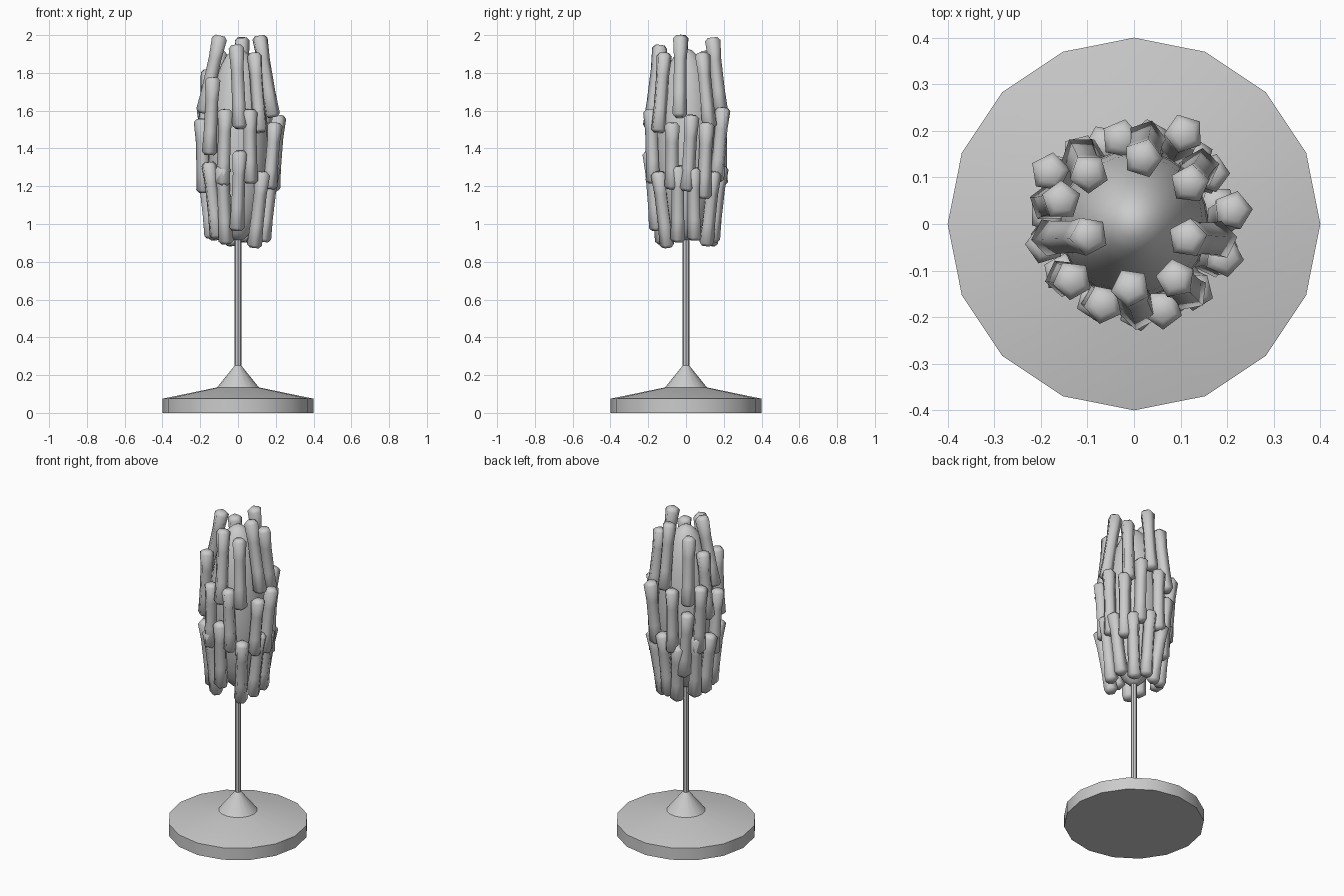
import bpy, bmesh, math, random
from mathutils import Vector

if "Cube" in bpy.data.objects:
    bpy.data.objects.remove(bpy.data.objects["Cube"])

random.seed(4)

grey = bpy.data.materials.new("light grey")
grey.diffuse_color = (0.6, 0.6, 0.6, 1)
grey.use_nodes = True
grey.node_tree.nodes["Principled BSDF"].inputs["Base Color"].default_value = grey.diffuse_color


def finish(name, bm, angle):
    bmesh.ops.recalc_face_normals(bm, faces=bm.faces)
    me = bpy.data.meshes.new(name)
    bm.to_mesh(me)
    bm.free()
    me.materials.append(grey)
    ob = bpy.data.objects.new(name, me)
    bpy.context.collection.objects.link(ob)
    bpy.ops.object.select_all(action='DESELECT')
    ob.select_set(True)
    bpy.context.view_layer.objects.active = ob
    bpy.ops.object.shade_smooth_by_angle(angle=math.radians(angle))
    return ob


def lathe(bm, profile, sides, start, end, phase=0.0):
    """Capped rings of (radius, distance) swept along the line start-end."""
    axis = (end - start).normalized()
    u = axis.orthogonal().normalized()
    v = axis.cross(u)
    rings = []
    for r, d in profile:
        ring = []
        for i in range(sides):
            a = phase + math.tau * i / sides
            ring.append(bm.verts.new(start + axis * d + (u * math.cos(a) + v * math.sin(a)) * r))
        rings.append(ring)
    for lo, hi in zip(rings, rings[1:]):
        for i in range(sides):
            j = (i + 1) % sides
            bm.faces.new((lo[i], lo[j], hi[j], hi[i]))
    bm.faces.new(rings[0])
    bm.faces.new(rings[-1])


def turned(name, profile, sides):
    bm = bmesh.new()
    lathe(bm, profile, sides, Vector((0, 0, 0)), Vector((0, 0, 1)))
    return finish(name, bm, 40)


# Stand: shallow disc, collar cone and pole
turned("base", [(0.40, 0), (0.40, 0.075), (0.11, 0.135)], 16)
turned("collar", [(0.115, 0.13), (0.018, 0.25)], 16)
turned("pole", [(0.018, 0.2), (0.018, 1.0)], 8)

# Long egg-shaped core carrying the sticks
bm = bmesh.new()
bmesh.ops.create_uvsphere(bm, u_segments=24, v_segments=16, radius=1)
for vert in bm.verts:
    vert.co = (vert.co.x * 0.16, vert.co.y * 0.16, 1.42 + vert.co.z * 0.51)
finish("core", bm, 60)

# Sticks: angle in degrees, top height, bottom height, extra radius at top
STICKS = [
    # upper tier
    (-13, 2.00, 1.56, 0), (-52, 1.91, 1.48, 0), (-90, 1.95, 1.50, 0),
    (-168, 2.00, 1.58, -.02), (130, 1.92, 1.50, 0), (82, 1.99, 1.58, .02),
    (38, 1.91, 1.50, 0), (164, 1.82, 1.40, 0), (-140, 1.78, 1.36, .01),
    # middle tier
    (-113, 1.61, 1.20, 0), (-70, 1.61, 1.21, .01), (-22, 1.54, 1.18, .02),
    (5, 1.58, 1.17, .03), (33, 1.54, 1.13, .01), (61, 1.62, 1.22, .04),
    (99, 1.60, 1.20, 0), (124, 1.46, 1.05, 0), (148, 1.63, 1.20, .03),
    (190, 1.56, 1.16, .01),
    # lower tier
    (-90, 1.39, .96, 0), (-48, 1.28, .87, .01), (-117, 1.31, .89, 0),
    (-143, 1.33, .92, 0), (-15, 1.31, .90, 0), (16, 1.30, .91, 0),
    (50, 1.28, .88, .01), (80, 1.31, .90, 0), (107, 1.25, .88, 0),
    (145, 1.31, .91, 0), (172, 1.30, .92, 0),
]


def ring_radius(z):
    return 0.075 + 0.115 * math.sqrt(max(0.0, 1 - ((z - 1.42) / 0.62) ** 2))


def on_ring(angle, z, extra=0.0):
    r = ring_radius(z) + extra
    return Vector((r * math.cos(angle), r * math.sin(angle), z))


for n, (deg, top, bottom, extra) in enumerate(STICKS):
    a = math.radians(deg)
    lean = math.radians(random.uniform(-4, 4))
    low, high = on_ring(a - lean, bottom + 0.005), on_ring(a + lean, top, extra)
    length = (high - low).length
    # flared ends, slim middle, low domed tips
    profile = [(0.026, 0), (0.042, 0.016), (0.037, length * 0.3), (0.036, length * 0.7),
               (0.043, length - 0.02), (0.026, length - 0.003)]
    bm = bmesh.new()
    lathe(bm, profile, 5, low, high, random.uniform(0, math.tau))
    finish(f"stick_{n + 1}", bm, 75)
